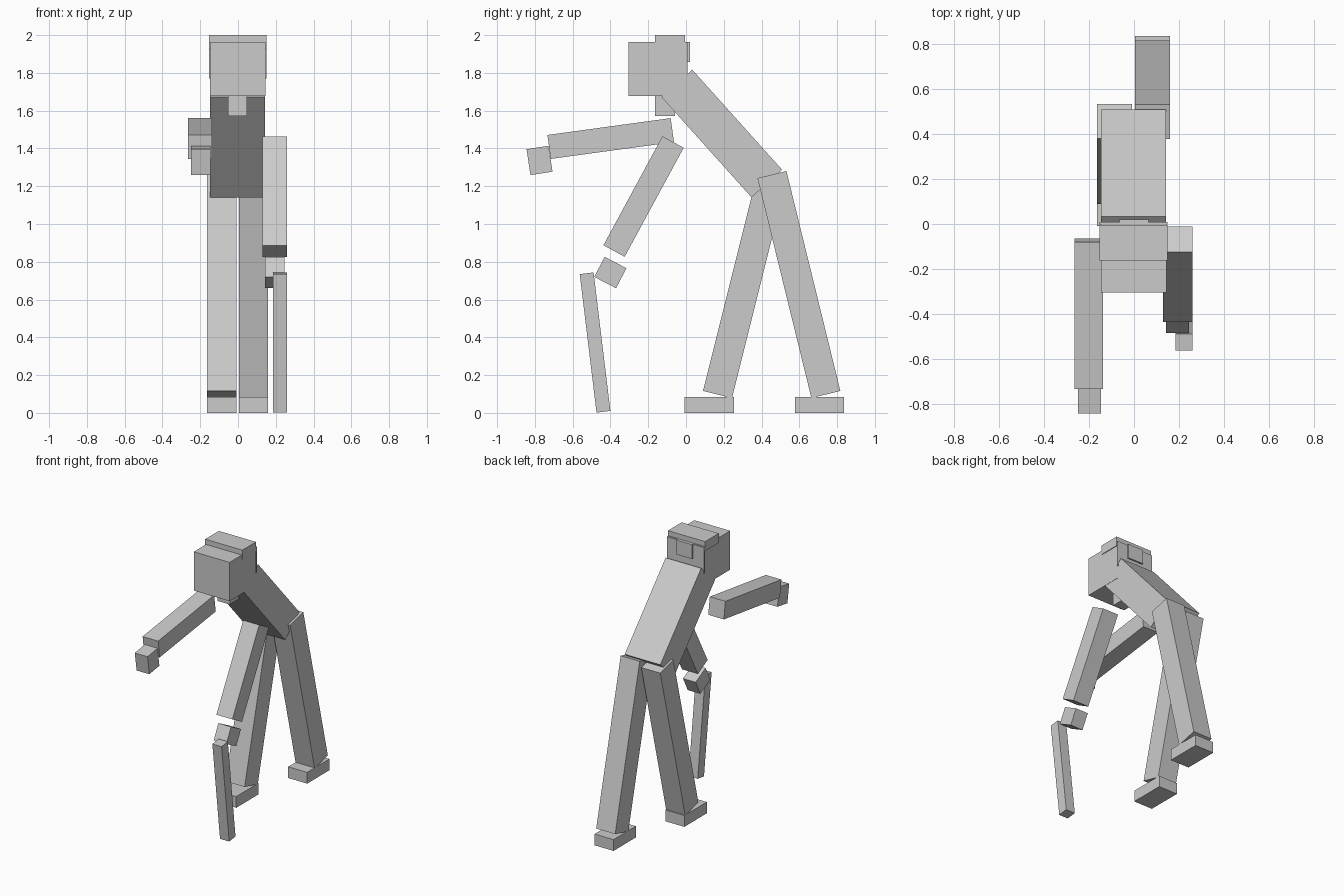
import bpy
import math
from mathutils import Matrix, Vector

if "Cube" in bpy.data.objects:
    bpy.data.objects.remove(bpy.data.objects["Cube"])

grey = bpy.data.materials.new("plain grey")
grey.diffuse_color = (0.6, 0.6, 0.6, 1)
grey.use_nodes = True
grey.node_tree.nodes["Principled BSDF"].inputs["Base Color"].default_value = grey.diffuse_color


def bar(name, x, a, b, width):
    """Square-ended bar spanning x, running from a to b (y, z), with a given thickness."""
    a, b = Vector((0, *a)), Vector((0, *b))
    d = b - a
    mid = (a + b) / 2
    mid.x = (x[0] + x[1]) / 2
    bpy.ops.mesh.primitive_cube_add(size=1)
    ob = bpy.context.object
    ob.name = name
    turn = Matrix.Rotation(math.atan2(-d.y, d.z), 4, 'X')
    size = Matrix.Diagonal((x[1] - x[0], width, d.length, 1))
    ob.data.transform(turn @ size)
    ob.location = mid
    ob.data.materials.append(grey)
    return ob


def block(name, x, y, z):
    """Upright box given by its extents."""
    m = (y[0] + y[1]) / 2
    return bar(name, x, (m, z[0]), (m, z[1]), y[1] - y[0])


# Head with cap, beard and the pieces on its back
block("head", (-0.147, 0.145), (-0.305, 0.003), (1.677, 1.963))
block("cap", (-0.153, 0.15), (-0.163, -0.004), (1.93, 2.0))
block("beard", (-0.052, 0.047), (-0.163, -0.058), (1.572, 1.70))
block("head_back_panel", (-0.153, 0.15), (-0.002, 0.008), (1.77, 1.96))
block("head_back_plate", (-0.064, 0.064), (0.0, 0.02), (1.857, 1.963))

# Bent torso
bar("torso", (-0.147, 0.143), (-0.048, 1.744), (0.428, 1.214), 0.218)

# Raised arm and hand
bar("raised_arm", (-0.264, -0.137), (-0.0725, 1.497), (-0.725, 1.408), 0.128)
bar("raised_hand", (-0.25, -0.146), (-0.786, 1.405), (-0.765, 1.268), 0.118)

# Lowered arm, hand and walking stick
bar("lowered_arm", (0.13, 0.26), (-0.0685, 1.434), (-0.381, 0.857), 0.128)
bar("lowered_hand", (0.142, 0.245), (-0.373, 0.796), (-0.428, 0.69), 0.13)
bar("walking_stick", (0.185, 0.26), (-0.526, 0.739), (-0.437, 0.006), 0.074)

# Striding legs and feet
for side, x, hip, ankle, foot in (
        ("front", (-0.164, -0.009), (0.4575, 1.259), (0.1665, 0.0975), (-0.008, 0.254)),
        ("rear", (0.005, 0.16), (0.455, 1.2615), (0.7405, 0.0975), (0.577, 0.836))):
    bar(side + "_leg", x, hip, ankle, 0.158)
    block(side + "_foot", x, foot, (0, 0.083))
